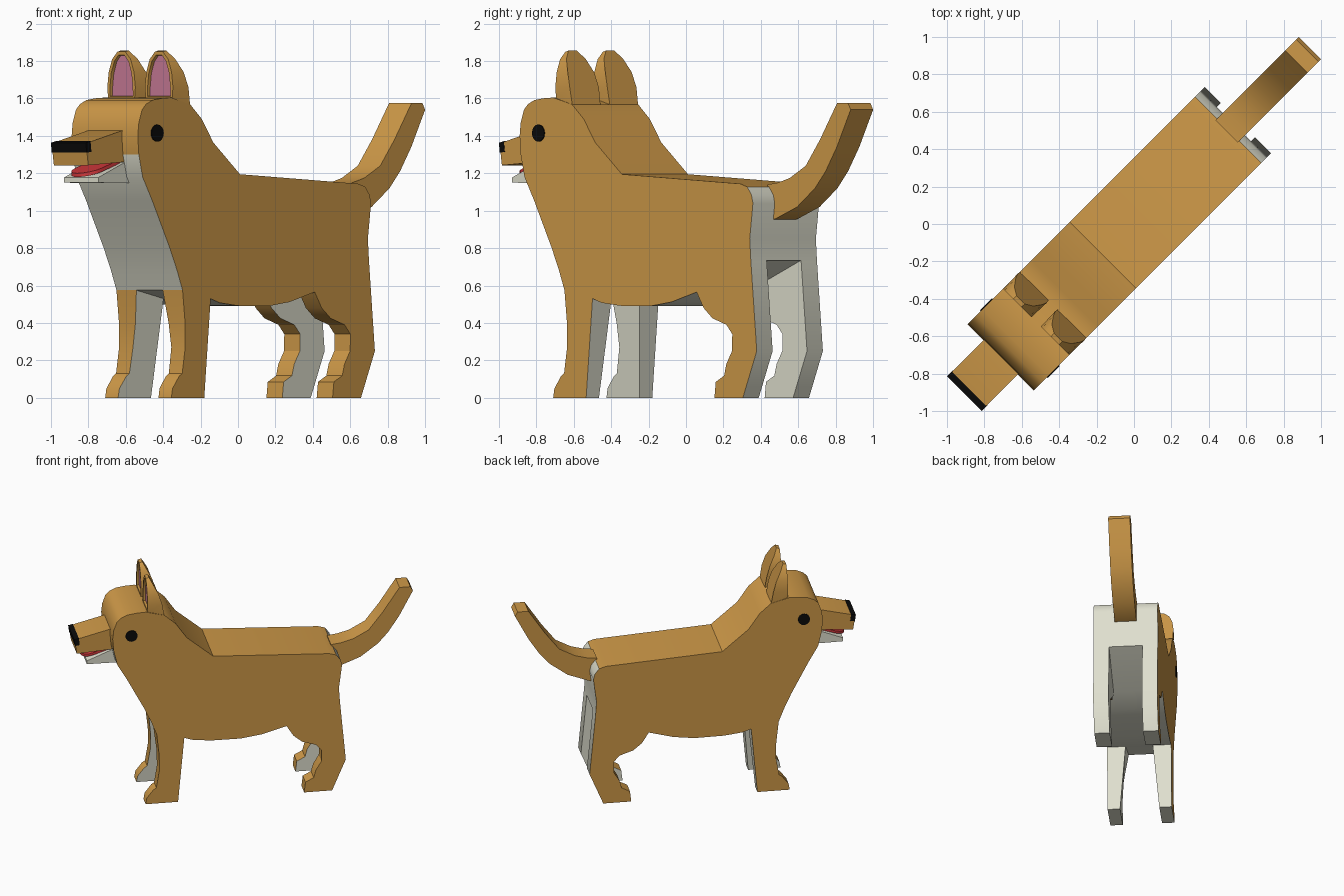
import bpy, bmesh, math

if "Cube" in bpy.data.objects:
    bpy.data.objects.remove(bpy.data.objects["Cube"])


def material(name, rgb):
    m = bpy.data.materials.new(name)
    m.diffuse_color = (*rgb, 1)
    m.use_nodes = True
    m.node_tree.nodes["Principled BSDF"].inputs["Base Color"].default_value = m.diffuse_color
    return m


GOLD = material("golden fur", (0.62, 0.32, 0.065))
CREAM = material("cream fur", (0.74, 0.74, 0.62))
BLACK = material("black", (0.003, 0.003, 0.003))
PINK = material("ear pink", (0.58, 0.20, 0.31))
RED = material("tongue red", (0.66, 0.04, 0.045))


def finish(name, bm, mats, rule=None, angle=30):
    """Colour faces by rule(normal, centre), then turn the part to the diagonal."""
    bmesh.ops.recalc_face_normals(bm, faces=bm.faces)
    if rule:
        for f in bm.faces:
            f.material_index = rule(f.normal, f.calc_center_median())
    me = bpy.data.meshes.new(name)
    bm.to_mesh(me)
    bm.free()
    for m in mats:
        me.materials.append(m)
    ob = bpy.data.objects.new(name, me)
    bpy.context.collection.objects.link(ob)
    ob.rotation_euler.z = math.pi / 4
    bpy.ops.object.select_all(action='DESELECT')
    ob.select_set(True)
    bpy.context.view_layer.objects.active = ob
    bpy.ops.object.shade_smooth_by_angle(angle=math.radians(angle))
    return ob


def loft(a, b):
    """Closed solid between two matching loops of points."""
    bm = bmesh.new()
    va = [bm.verts.new(p) for p in a]
    vb = [bm.verts.new(p) for p in b]
    cap = bm.faces.new(va)
    bm.faces.new(vb[::-1])
    n = len(va)
    for i in range(n):
        j = (i + 1) % n
        bm.faces.new((va[j], va[i], vb[i], vb[j]))
    return bm, cap


def slab(name, pts, y0, y1, mats, rule=None):
    """Side profile (length, height) extruded across; y0 may vary with height."""
    inner = y0 if callable(y0) else (lambda z: y0)
    bm, _ = loft([(s, inner(z), z) for s, z in pts], [(s, y1, z) for s, z in pts])
    return finish(name, bm, mats, rule)


# Head, neck and torso in one side profile
torso = [(-0.754, 1.605), (-0.82, 1.602), (-0.895, 1.592), (-0.945, 1.57),
         (-0.975, 1.54), (-1.0, 1.47), (-1.008, 1.4), (-1.0, 1.3),
         (-0.971, 1.18), (-0.896, 1.05), (-0.765, 0.8), (-0.71, 0.68),
         (-0.669, 0.575), (-0.457, 0.53), (-0.39, 0.508), (-0.25, 0.492),
         (-0.02, 0.49), (0.14, 0.512), (0.33, 0.565), (0.74, 0.735),
         (0.732, 0.85), (0.756, 1.04), (0.745, 1.085), (0.712, 1.128),
         (0.66, 1.144), (-0.235, 1.195), (-0.437, 1.365), (-0.523, 1.49),
         (-0.61, 1.567)]


def torso_rule(n, c):
    chest = n.x < -0.3 and c.z < 1.3
    rump = n.x > 0.5 and c.x > 0.7
    return 1 if chest or rump or n.z < -0.4 else 0


slab("body", torso, -0.25, 0.25, [GOLD, CREAM], torso_rule)

# Legs: gold on the outer and front faces, cream inside and behind
front_leg = [(-0.669, 0.575), (-0.65, 0.4), (-0.649, 0.27), (-0.672, 0.13),
             (-0.695, 0.115), (-0.745, 0.05), (-0.754, 0), (-0.505, 0),
             (-0.457, 0.53)]
hind_leg = [(0.33, 0.565), (0.383, 0.48), (0.45, 0.425), (0.556, 0.39),
            (0.6, 0.34), (0.598, 0.25), (0.555, 0.18), (0.538, 0.118),
            (0.475, 0.085), (0.465, 0), (0.68, 0), (0.785, 0.25), (0.74, 0.735)]


def front_inner(z):
    return 0.153 - 0.03 * z if z < 0.27 else 0.145 - 0.15 * (z - 0.27)


for side, k in (("left", -1), ("right", 1)):
    def leg_rule(n, c, k=k):
        return 0 if n.y * k > 0.9 or n.x < -0.1 else 1
    slab(side + "_front_leg", front_leg, lambda z: k * front_inner(z), k * 0.25,
         [GOLD, CREAM], leg_rule)
    slab(side + "_hind_leg", hind_leg, k * 0.13, k * 0.25, [GOLD, CREAM], leg_rule)

# Tail
slab("tail", [(0.7, 1.14), (0.78, 1.15), (0.87, 1.175), (0.99, 1.24), (1.098, 1.38),
              (1.227, 1.575), (1.31, 1.575), (1.33, 1.54), (1.225, 1.34),
              (1.14, 1.21), (1.06, 1.12), (0.925, 1.02), (0.757, 0.955),
              (0.7, 0.95)], -0.085, 0.085, [GOLD])

# Snout, nose, lower jaw
slab("snout", [(-1.28, 1.36), (-1.0, 1.43), (-0.9, 1.43), (-0.9, 1.27),
               (-1.0, 1.26), (-1.262, 1.243)], -0.13, 0.13, [GOLD])
slab("nose", [(-1.283, 1.363), (-1.247, 1.372), (-1.24, 1.315), (-1.276, 1.31)],
     -0.132, 0.132, [BLACK])
slab("lower_jaw", [(-1.185, 1.15), (-1.185, 1.178), (-0.97, 1.265), (-0.9, 1.265),
                   (-0.9, 1.147)], -0.13, 0.13, [CREAM])

# Tongue: rounded tip, sloping up into the mouth
outline = [(-0.98, -0.1), (-0.98, 0.1)]
outline += [(-1.13 - 0.085 * math.sin(a), 0.1 * math.cos(a))
            for a in [math.pi * i / 8 for i in range(9)]]


def tongue_z(s):
    return 1.185 + 0.33 * (s + 1.2)


bm, _ = loft([(s, y, tongue_z(s)) for s, y in outline],
             [(s, y, tongue_z(s) + 0.02) for s, y in outline])
finish("tongue", bm, [RED])

# Ears: arched front with a recessed pink inside, back sloping to the neck
half = [(0.1, 1.597), (0.106, 1.66), (0.096, 1.74), (0.07, 1.81), (0.03, 1.85)]
arch = half + [(-y, z) for y, z in half[::-1]]
back = {1.597: (-0.6, 1.5), 1.66: (-0.627, 1.66), 1.74: (-0.652, 1.74),
        1.81: (-0.69, 1.812), 1.85: (-0.715, 1.856)}
for side, k in (("left", -1), ("right", 1)):
    bm, cap = loft([(-0.74, k * 0.142 + y, z) for y, z in arch],
                   [(back[z][0], k * 0.142 + y * 1.04, back[z][1]) for y, z in arch])
    bmesh.ops.recalc_face_normals(bm, faces=bm.faces)
    bmesh.ops.inset_region(bm, faces=[cap], thickness=0.02)
    bmesh.ops.inset_region(bm, faces=[cap], thickness=0.002, depth=-0.018)
    cap.material_index = 1
    finish(side + "_ear", bm, [GOLD, PINK])

# Eyes: thin discs on the sides of the head
for side, k in (("left", -1), ("right", 1)):
    ring = [(-0.863 + 0.046 * math.cos(a), 1.415 + 0.046 * math.sin(a))
            for a in [math.tau * i / 16 for i in range(16)]]
    slab(side + "_eye", ring, k * 0.248, k * 0.256, [BLACK])
